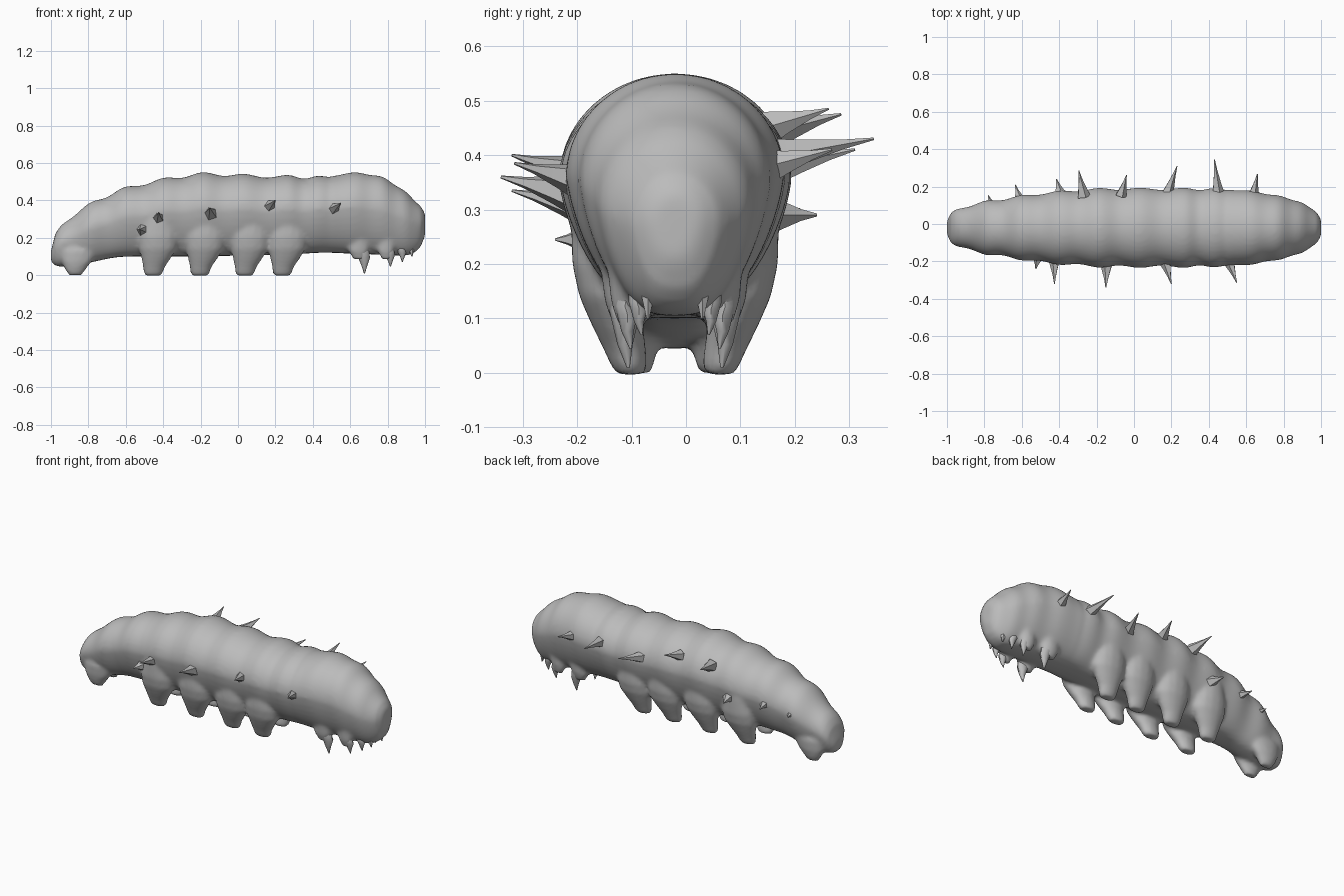
import bpy, bmesh, math
from mathutils import Vector

if "Cube" in bpy.data.objects:
    bpy.data.objects.remove(bpy.data.objects["Cube"])

CY = -0.02  # the body sits slightly off the centre line

skin = bpy.data.materials.new("grey skin")
skin.diffuse_color = (0.5, 0.5, 0.5, 1)
skin.use_nodes = True
skin.node_tree.nodes["Principled BSDF"].inputs["Base Color"].default_value = skin.diffuse_color


def add_rings(bm, rings):
    """Skin a list of closed rings and cap both ends."""
    loops = [[bm.verts.new(p) for p in ring] for ring in rings]
    n = len(loops[0])
    for a, b in zip(loops, loops[1:]):
        for i in range(n):
            j = (i + 1) % n
            bm.faces.new((a[i], a[j], b[j], b[i]))
    bm.faces.new(loops[0][::-1])
    bm.faces.new(loops[-1])


def make_object(name, parts, angle=50):
    bm = bmesh.new()
    for rings in parts:
        add_rings(bm, rings)
    bmesh.ops.recalc_face_normals(bm, faces=bm.faces)
    mesh = bpy.data.meshes.new(name)
    bm.to_mesh(mesh)
    bm.free()
    mesh.materials.append(skin)
    obj = bpy.data.objects.new(name, mesh)
    bpy.context.collection.objects.link(obj)
    bpy.context.view_layer.objects.active = obj
    bpy.ops.object.select_all(action='DESELECT')
    obj.select_set(True)
    if angle:
        bpy.ops.object.shade_smooth_by_angle(angle=math.radians(angle))
    return obj


def sample(keys, x):
    """Smooth curve through the key stations (x, top, bottom, half width)."""
    k = 0
    while k < len(keys) - 2 and x > keys[k + 1][0]:
        k += 1
    p, q = keys[k], keys[k + 1]
    o, r = keys[max(k - 1, 0)], keys[min(k + 2, len(keys) - 1)]
    h = q[0] - p[0]
    t = (x - p[0]) / h
    out = []
    for c in (1, 2, 3):
        m0 = (q[c] - o[c]) / (q[0] - o[0]) * h
        m1 = (r[c] - p[c]) / (r[0] - p[0]) * h
        out.append((2*t**3 - 3*t*t + 1) * p[c] + (t**3 - 2*t*t + t) * m0
                   + (3*t*t - 2*t**3) * q[c] + (t**3 - t*t) * m1)
    return out


# Body stations: x, top, bottom, half width
BODY = [(-1.0, .13, .07, .04), (-.975, .225, .05, .085), (-.9, .315, .045, .12),
        (-.8, .383, .065, .145), (-.65, .456, .095, .168), (-.5, .5, .1, .19),
        (-.2, .55, .1, .213), (.03, .542, .105, .215), (.28, .536, .11, .215),
        (.45, .532, .12, .212), (.6, .55, .115, .202), (.74, .538, .11, .18),
        (.84, .49, .105, .157), (.92, .428, .11, .125), (.975, .375, .15, .088),
        (1.0, .33, .21, .045)]
# Crests of the body segments
CRESTS = [-.97, -.79, -.61, -.4, -.19, .03, .27, .43, .63, .78, .9, 1.0]


def bulge(x):
    """Zero on a crest, one in the fold between two crests."""
    for a, b in zip(CRESTS, CRESTS[1:]):
        if a <= x <= b:
            return math.sin(math.pi * (x - a) / (b - a)) ** 2
    return 0


def body_ring(x, n=40):
    top, bottom, half = sample(BODY, x)
    fold = (0.018 if x < .5 else 0.009) * bulge(x)
    top, half = top - fold, half - fold * 0.7
    mid = bottom + (top - bottom) * 0.57
    ring = []
    for i in range(n):
        a = 2 * math.pi * i / n
        c, s = math.cos(a), math.sin(a)
        if s >= 0:   # round back
            y, z = c, mid + (top - mid) * s
        else:        # flanks narrow towards a flatter belly
            y = math.copysign(abs(c) ** 0.6, c) * (1 + 0.25 * s)
            z = mid - (mid - bottom) * abs(s) ** 0.9
        ring.append((x, CY + half * y, z))
    return ring


def limb(x, side, sections, n=14):
    """Lofted limb: sections are (dx, y offset, z, x radius, y radius)."""
    return [[(x + dx + rx * math.cos(2 * math.pi * i / n),
              CY + side * (oy + ry * math.sin(2 * math.pi * i / n)), z)
             for i in range(n)] for dx, oy, z, rx, ry in sections]


# Fleshy belly legs, growing out of the flanks
PROLEG = [(.03, .135, .4, .05, .04), (.028, .142, .3, .08, .05),
          (.025, .136, .2, .1, .054), (.022, .122, .14, .1, .055),
          (.012, .107, .09, .08, .048), (.001, .093, .045, .06, .04),
          (-.003, .084, .012, .052, .034), (-.003, .082, -.003, .042, .026)]
# Rear claspers
CLASPER = [(.02, .06, .2, .05, .03), (.02, .073, .13, .1, .042),
           (.008, .072, .07, .08, .038), (0, .067, .03, .056, .032),
           (0, .064, .0, .036, .022)]
# Fleshy hips carrying the thin front legs
HIP = [(-.02, .09, .3, .04, .03), (-.02, .102, .2, .06, .036),
       (-.025, .098, .13, .055, .032), (-.02, .093, .085, .035, .02)]

# Body and fleshy legs fuse into one soft skin
FRONT = ((.67, .01, .22, 1.0, 1.0), (.81, .045, .2, .95, .8), (.875, .07, .19, .72, .65))
parts = [[body_ring(-1 + 2 * i / 90) for i in range(91)]]
for side in (-1, 1):
    parts += [limb(x, side, PROLEG) for x in (-.45, -.2, .04, .24)]
    parts.append(limb(-.87, side, CLASPER))
    for x, low, high, spread, size in FRONT[:2]:
        parts.append(limb(x, side, [(dx * size, oy * spread, z, rx * size, ry * size)
                                    for dx, oy, z, rx, ry in HIP]))
body = make_object("body", parts, 0)
remesh = body.modifiers.new("fuse", 'REMESH')
remesh.mode = 'VOXEL'
remesh.voxel_size = 0.011
remesh.use_smooth_shade = True
soften = body.modifiers.new("soften", 'SMOOTH')
soften.factor = 0.5
soften.iterations = 7

# Thin jointed legs behind the head, broad at the hip and clawed
CLAW = [(-.04, .07, 1.0, .055, .035), (-.02, .09, .72, .05, .032),
        (-.002, .097, .5, .034, .024), (.004, .092, .4, .032, .024),
        (.006, .092, .2, .016, .014), (.006, .086, 0, .003, .003)]
FEELER = [(-.02, .045, .18, .03, .02), (0, .05, .14, .018, .013), (.005, .05, .1, .003, .003)]
for side, label in ((-1, "right"), (1, "left")):
    for i, (x, low, high, spread, size) in enumerate(FRONT):
        claw = [(dx * size, oy * spread, low + (high - low) * f, rx * size, ry * size)
                for dx, oy, f, rx, ry in CLAW]
        make_object(f"front_leg_{label}_{i + 1}", [limb(x, side, claw, 8)])
    make_object(f"feeler_{label}", [limb(.925, side, FEELER, 6)])

# Side spines: tip x, y, z, base x, base radius
SPINES = [(-.78, .155, .27, -.765, .022), (-.635, .21, .30, -.61, .028),
          (-.415, .24, .29, -.39, .036), (-.295, .285, .475, -.27, .03),
          (-.04, .262, .485, -.07, .026), (.23, .31, .41, .175, .03),
          (.43, .345, .43, .45, .03), (.66, .268, .41, .635, .03),
          (-.525, -.24, .245, -.51, .03), (-.425, -.32, .335, -.425, .03),
          (-.15, -.34, .36, -.145, .035), (.2, -.32, .40, .165, .03),
          (.55, -.315, .385, .505, .03)]
for i, (x, y, z, bx, r) in enumerate(SPINES):
    tip = Vector((x, y, z))
    half = sample(BODY, bx)[2]
    base = Vector((bx, CY + math.copysign(half * 0.8, y), z - 0.035 * (z > .3)))
    axis = (tip - base).normalized()
    u = axis.cross(Vector((0, 0, 1))).normalized()
    v = axis.cross(u)
    rings = []
    for f, k in ((0, 1.25), (.35, .75), (.7, .32), (1, .08)):
        c = base.lerp(tip, f)
        rings.append([c + r * k * (u * math.cos(a) + v * math.sin(a))
                      for a in (j * math.pi * 2 / 5 for j in range(5))])
    make_object(f"spine_{i + 1}", [rings], 60)
